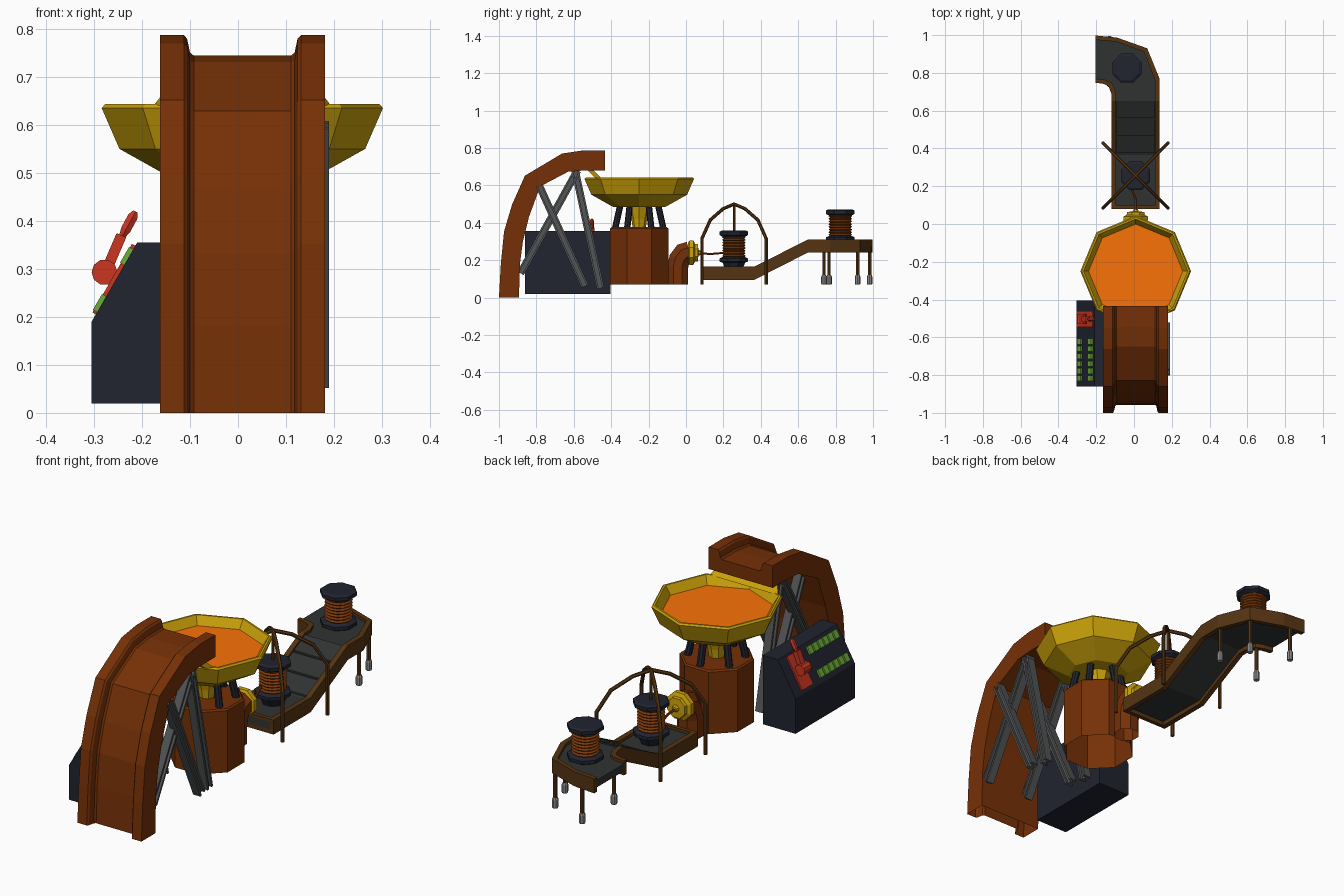
import bpy, bmesh, math
from mathutils import Vector as V

if "Cube" in bpy.data.objects:
    bpy.data.objects.remove(bpy.data.objects["Cube"])

def mat(name, *c):
    m = bpy.data.materials.new(name)
    m.diffuse_color = (*c, 1)
    m.use_nodes = True
    m.node_tree.nodes["Principled BSDF"].inputs["Base Color"].default_value = m.diffuse_color
    return m

RUST = mat("rust", .18, .03, .002)
BROWN = mat("dark_brown", .09, .034, .006)
YELLOW = mat("yellow", .6, .36, .003)
LAVA = mat("molten_orange", .95, .17, .002)
NAVY = mat("navy", .015, .017, .029)
STEEL = mat("steel", .085, .09, .092)
BELT = mat("belt", .03, .032, .032)
WIRE = mat("wire", .2, .04, .003)
RED = mat("red", .6, .035, .015)
GREEN = mat("green", .15, .42, .04)
FOOT = mat("foot_grey", .25, .25, .26)
CX = .009

def loft(name, rings, m, caps=(True, True)):
    """Skin a list of equal-length closed rings."""
    bm = bmesh.new()
    vs = [[bm.verts.new(p) for p in r] for r in rings]
    n = len(rings[0])
    for a, b in zip(vs, vs[1:]):
        for i in range(n):
            bm.faces.new((a[i], a[(i + 1) % n], b[(i + 1) % n], b[i]))
    for ring, cap in zip((vs[0], vs[-1]), caps):
        if cap:
            bm.faces.new(ring)
    bmesh.ops.recalc_face_normals(bm, faces=bm.faces)
    me = bpy.data.meshes.new(name)
    bm.to_mesh(me)
    bm.free()
    me.materials.append(m)
    ob = bpy.data.objects.new(name, me)
    bpy.context.collection.objects.link(ob)
    return ob

def lathe(name, c, prof, m, n=8, turn=0, axis='Z', caps=(True, True)):
    """Revolve (radius, height) pairs about an axis through c."""
    rings = []
    for r, h in prof:
        ring = []
        for i in range(n):
            a = 2 * math.pi * i / n + math.radians(turn)
            u, w = r * math.cos(a), r * math.sin(a)
            ring.append(V(c) + (V((u, w, h)) if axis == 'Z' else V((u, h, w))))
        rings.append(ring)
    return loft(name, rings, m, caps)

def sweep(name, path, section, m, side=(1, 0, 0), caps=(True, True)):
    """Sweep a 2D section (side, normal) along a path, mitred at bends."""
    P, rings = [V(p) for p in path], []
    side = V(side).normalized()
    for i, p in enumerate(P):
        d0 = (p - P[max(i - 1, 0)]).normalized()
        d1 = (P[min(i + 1, len(P) - 1)] - p).normalized()
        t = (d0 + d1).normalized()
        k = 1 / max(t.dot(d1 if i < len(P) - 1 else d0), .4)
        nrm = t.cross(side).normalized()
        s = nrm.cross(t).normalized()
        rings.append([p + s * u + nrm * k * w for u, w in section])
    return loft(name, rings, m, caps)

def ngon(r, n=6, turn=0):
    return [(r * math.cos(2 * math.pi * (i + turn) / n), r * math.sin(2 * math.pi * (i + turn) / n)) for i in range(n)]

def box_section(a, b):
    return [(-a, -b), (a, -b), (a, b), (-a, b)]

# Feed chute: U-section between an outer and an inner curve, open at the foot
outer = [(-1, 0), (-.99, .18), (-.973, .353), (-.93, .497), (-.861, .652), (-.663, .77), (-.55, .787), (-.433, .787)]
inner = [(-.893, 0), (-.888, .18), (-.872, .3), (-.84, .43), (-.78, .594), (-.63, .673), (-.54, .68), (-.433, .68)]
section = [(-.163, 1), (-.163, 0), (-.113, 0), (-.106, .07), (-.1, .34), (-.092, .4),
           (.11, .4), (.118, .34), (.124, .07), (.131, 0), (.181, 0), (.181, 1)]
loft("feed_chute", [[(x, o[0] + (q[0] - o[0]) * t, o[1] + (q[1] - o[1]) * t) for x, t in section]
                    for o, q in zip(outer, inner)], RUST, (False, True))

# Chute support beams (H-section), both sides
H = [(-.02, -.02), (.02, -.02), (.02, -.01), (.006, -.01), (.006, .01), (.02, .01),
     (.02, .02), (-.02, .02), (-.02, .01), (-.006, .01), (-.006, -.01), (-.02, -.01)]
for x0, tag in ((-.085, "left"), (.152, "right")):
    for i, (a, b) in enumerate([((-.885, .13), (-.58, .68)), ((-.785, .6), (-.54, .06)), ((-.595, .69), (-.457, .05))]):
        x = x0 + (.018 if i == 1 else 0)
        sweep(f"beam_{tag}_{i}", [(x, *a), (x, *b)], H, STEEL)

# Control console with sloped panel
prof = [(-.305, .02), (-.305, .19), (-.21, .355), (-.13, .355), (-.13, .02)]
loft("console", [[(x, y, z) for x, z in prof] for y in (-.86, -.405)], NAVY)
E, N = V((.095, 0, .165)).normalized(), V((-.165, 0, .095)).normalized()

def on_panel(name, s, y, l, w, h, m):
    """Block on the console slope: s = distance up the slope."""
    p = V((-.305, y, .19)) + E * s
    sweep(name, [p - E * l / 2 + N * h / 2, p + E * l / 2 + N * h / 2], box_section(w / 2, h / 2), m, (0, 1, 0))

for col, s in enumerate((.042, .155)):
    for i in range(6):
        on_panel(f"button_{col}_{i}", s, -.622 - .039 * i, .038, .03, .01, GREEN)

# Lever
on_panel("lever_plate", .1, -.503, .165, .084, .008, RED)
loft("lever_hub", [[(-.278 + u, y, .293 + w) for u, w in ngon(.027, 10)] for y in (-.53, -.476)], RED)
sweep("lever_arm", [(-.276, -.503, .293), (-.243, -.503, .37)], box_section(.015, .011), RED, (0, 1, 0))
tip = V((-.243, -.503, .365))
d = V((.03, 0, .055)).normalized()
loft("lever_handle", [[tip + d * h + V((0, 1, 0)) * u + N * w for u, w in ngon(r, 6)]
                      for h, r in ((0, .007), (.02, .012), (.05, .012), (.062, .006))], RED)

# Furnace base, legs, funnel
C = (CX, -.25, 0)
lathe("furnace_base", C, [(.168, .07), (.168, .37), (.16, .377)], RUST, turn=22.5, caps=(False, True))
lathe("funnel", C, [(.035, .37), (.042, .42), (.065, .5)], YELLOW)
for i in range(6):
    a = math.radians(60 * i + 30)
    k, l = math.cos(a), math.sin(a)
    sweep(f"bowl_leg_{i}", [(CX + .13 * k, -.25 + .13 * l, .365), (CX + .1 * k, -.25 + .1 * l, .5)],
          ngon(.017, 8), NAVY)

# Bowl, molten fill and raised lip under the chute
lathe("bowl", C, [(.14, .485), (.256, .55), (.293, .635), (.286, .643), (.276, .643), (.245, .595), (.12, .53)], YELLOW)
lathe("molten_fill", C, [(.25, .602), (.1, .57), (.02, .562)], LAVA)
loft("bowl_lip", [[(CX - w, y, z), (CX + w, y, z), (CX + w * .85, y - d, z), (CX - w * .85, y - d, z)]
                  for w, y, d, z in ((.185, -.455, .03, .64), (.15, -.5, .03, .685))], YELLOW)

# Outlet elbow (open foot) and nozzle
sweep("outlet_elbow", [(CX, -.044, .07), (CX, -.044, .165), (CX, -.035, .205), (CX, -.012, .235), (CX, .02, .245)],
      ngon(.06, 8, .5), RUST, caps=(False, True))
lathe("nozzle", (CX, 0, .24), [(.055, .01), (.07, .018), (.07, .04), (.052, .048), (.05, .064), (.018, .066), (.012, .08)],
      YELLOW, turn=22.5, axis='Y')
sweep("wire_feed", [(CX, .07, .238), (CX, .13, .233), (CX - .03, .21, .24)], ngon(.006), WIRE)

# Conveyor
run = [(.08, .165), (.365, .165), (.65, .31)]
Z = [.165, .165, .31, .31, .31, .31, .31]

def edge(x, bend, drop=0):
    pts = [(x, y) for y, _ in run] + bend
    return [V((*p, z - drop)) for p, z in zip(pts, Z)]

def strip(name, A, B, thick, m):
    dn = V((0, 0, -thick))
    return loft(name, [[a, b, b + dn, a + dn] for a, b in zip(A, B)], m)

RO = [(.135, .77), (.07, .93), (-.09, .987), (-.205, .998)]
RI = [(.11, .765), (.052, .912), (-.093, .965), (-.205, .975)]
LO = [(-.12, .69), (-.135, .73), (-.16, .742), (-.205, .748)]
LI = [(-.095, .695), (-.117, .748), (-.155, .764), (-.205, .77)]
strip("rail_right", edge(.135, RO), edge(.11, RI), .07, BROWN)
strip("rail_left", edge(-.12, LO), edge(-.095, LI), .07, BROWN)
strip("conveyor_end", [V((-.12, .08, .165)), V((.135, .08, .165))], [V((-.12, .1, .165)), V((.135, .1, .165))], .07, BROWN)
strip("belt", edge(-.1, LI, .014), edge(.115, RI, .014), .035, BELT)
for i in range(3):
    y0, y1 = .375 + .094 * i, .46 + .094 * i
    pair = [(y, .165 + (y - .365) * .145 / .285 - .006) for y in (y0, y1)]
    strip(f"belt_slat_{i}", [V((-.093, *p)) for p in pair], [V((.108, *p)) for p in pair], .012, BELT)

# Conveyor feet
for i, (x, y) in enumerate([(-.13, .738), (.115, .765), (.06, .918), (-.13, .982)]):
    lathe(f"leg_rod_{i}", (x, y, 0), [(.01, .1), (.01, .27)], BROWN, 6)
    lathe(f"leg_foot_{i}", (x, y, 0), [(.013, .07), (.015, .075), (.015, .11), (.011, .12)], FOOT)

# Wire spools: flanges with a ridged winding
for tag, (x, y, z) in (("near", (.008, .256, .187)), ("far", (-.037, .825, .3))):
    c = (x, y, z)
    lathe(f"spool_{tag}_bottom", c, [(.05, -.035), (.065, 0), (.083, .006), (.083, .022), (.065, .03)], NAVY, turn=22.5)
    lathe(f"spool_{tag}_top", c, [(.065, .138), (.083, .148), (.083, .165), (.07, .172)], NAVY, turn=22.5)
    wind = [(.055 if i % 2 == 0 else .063, .028 + .0072 * i) for i in range(17)]
    lathe(f"spool_{tag}_winding", c, wind, WIRE, 12)

# Crossed arches over the near spool
half = [(1, .07), (1, .315), (.74, .415), (.34, .475)]
arch = half + [(0, .5)] + [(-t, z) for t, z in reversed(half)]
for i, s in enumerate((1, -1)):
    sweep(f"arch_{i}", [(.008 + .172 * t, .257 + .172 * t * s, z) for t, z in arch], ngon(.009), BROWN, (1, -s, 0))
lathe("arch_spindle", (.008, .257, 0), [(.008, .34), (.008, .5), (.004, .508)], BROWN, 6)
